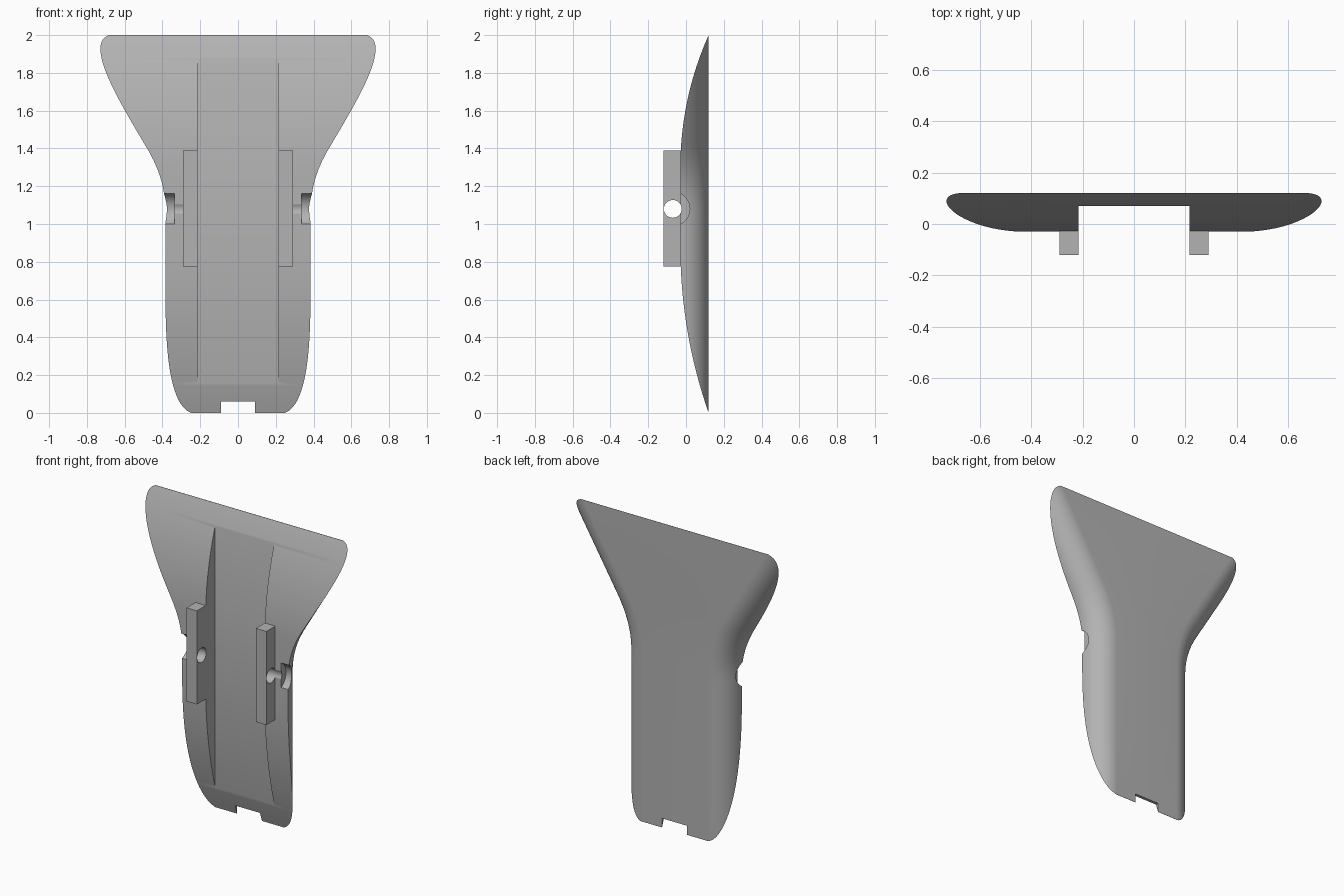
import bpy, bmesh, math
from mathutils import Matrix

if "Cube" in bpy.data.objects:
    bpy.data.objects.remove(bpy.data.objects["Cube"], do_unlink=True)

BACK, FRONT, HEIGHT = 0.12, -0.03, 2.0
DEPTH = BACK - FRONT          # also the fillet radius along the back edges
BOLT_Y, BOLT_Z = -0.07, 1.08

grey = bpy.data.materials.new("plain grey")
grey.use_nodes = True
colour = (0.45, 0.45, 0.45, 1)
grey.diffuse_color = colour
grey.node_tree.nodes["Principled BSDF"].inputs["Base Color"].default_value = colour


def make_object(name, bm):
    bmesh.ops.recalc_face_normals(bm, faces=bm.faces[:])
    mesh = bpy.data.meshes.new(name)
    bm.to_mesh(mesh)
    bm.free()
    mesh.materials.append(grey)
    obj = bpy.data.objects.new(name, mesh)
    bpy.context.collection.objects.link(obj)
    return obj


def box(name, x, y, z):
    bm = bmesh.new()
    bmesh.ops.create_cube(bm, size=1)
    for v in bm.verts:
        v.co = [lo + (c + 0.5) * (hi - lo) for c, (lo, hi) in zip(v.co, (x, y, z))]
    return make_object(name, bm)


def bolt_cylinder(name, radius, x0, x1):
    bm = bmesh.new()
    place = Matrix.Translation(((x0 + x1) / 2, BOLT_Y, BOLT_Z)) @ Matrix.Rotation(math.pi / 2, 4, 'Y')
    bmesh.ops.create_cone(bm, cap_ends=True, segments=48, radius1=radius,
                          radius2=radius, depth=abs(x1 - x0), matrix=place)
    return make_object(name, bm)


def cut(obj, cutter):
    cutter.hide_render = True
    mod = obj.modifiers.new("cut", 'BOOLEAN')
    mod.operation, mod.solver, mod.object = 'DIFFERENCE', 'EXACT', cutter
    bpy.context.view_layer.objects.active = obj
    bpy.ops.object.modifier_apply(modifier=mod.name)
    bpy.data.objects.remove(cutter, do_unlink=True)


def smooth(obj):
    bpy.ops.object.select_all(action='DESELECT')
    obj.select_set(True)
    bpy.context.view_layer.objects.active = obj
    bpy.ops.object.shade_smooth_by_angle(angle=math.radians(30))


def half_width(z):
    """Half width and its slope: straight handle, blend, then flare."""
    start, end, slope = 1.08, 1.4, 0.6
    if z < start:
        return 0.385, 0.0
    if z < end:
        s = slope * (z - start) / (end - start)
        return 0.385 + s * (z - start) / 2, s
    return 0.385 + slope * (end - start) / 2 + slope * (z - end), slope


def front_y(z):
    """Flat middle with an arc sweeping back to a thin edge at each end."""
    low, high = 0.88, 1.3
    span, d = (high, z - high) if z > high else (low, low - z)
    if z > high:
        span = HEIGHT - high
    if d <= 0:
        return FRONT
    radius = (span ** 2 + DEPTH ** 2) / (2 * DEPTH)
    return min(FRONT + radius - math.sqrt(radius ** 2 - d ** 2), BACK - 0.001)


# Body: rings up the height, with sides rounded towards the flat back
bm = bmesh.new()
rows, steps = 64, 14
rings = []
for i in range(rows + 1):
    z = HEIGHT * (1 - math.cos(math.pi * i / rows)) / 2
    width, slope = half_width(z)
    first = math.asin((front_y(z) - FRONT) / DEPTH)
    side = []
    for k in range(steps + 1):
        a = first + (math.pi / 2 - first) * k / steps
        inset = DEPTH * (1 - math.cos(a)) * math.hypot(1, slope)
        side.append((width - inset, FRONT + DEPTH * math.sin(a)))
    outline = side + [(-x, y) for x, y in reversed(side)]
    rings.append([bm.verts.new((x, y, z)) for x, y in outline])
n = len(rings[0])
for a, b in zip(rings, rings[1:]):
    for k in range(n):
        j = (k + 1) % n
        bm.faces.new((a[k], a[j], b[j], b[k]))
bm.faces.new(rings[0])
bm.faces.new(rings[-1])
body = make_object("body", bm)

# Long front channel and bottom notch
cut(body, box("channel_cutter", (-0.215, 0.215), (-0.3, 0.07), (0.05, 1.95)))
cut(body, box("notch_cutter", (-0.09, 0.09), (-0.3, 0.3), (-0.1, 0.06)))

# Rails beside the channel, bolt holes and side counterbores
for name, s in (("left", 1), ("right", -1)):
    xs = sorted((s * 0.215, s * 0.29))
    rail = box(name + "_rail", xs, (-0.12, -0.02), (0.775, 1.39))
    cut(rail, bolt_cylinder("hole_cutter", 0.047, s * 0.15, s * 0.36))
    cut(body, bolt_cylinder("hole_cutter", 0.047, s * 0.15, s * 0.36))
    cut(body, bolt_cylinder("counterbore_cutter", 0.09, s * 0.335, s * 0.6))
    smooth(rail)
smooth(body)
